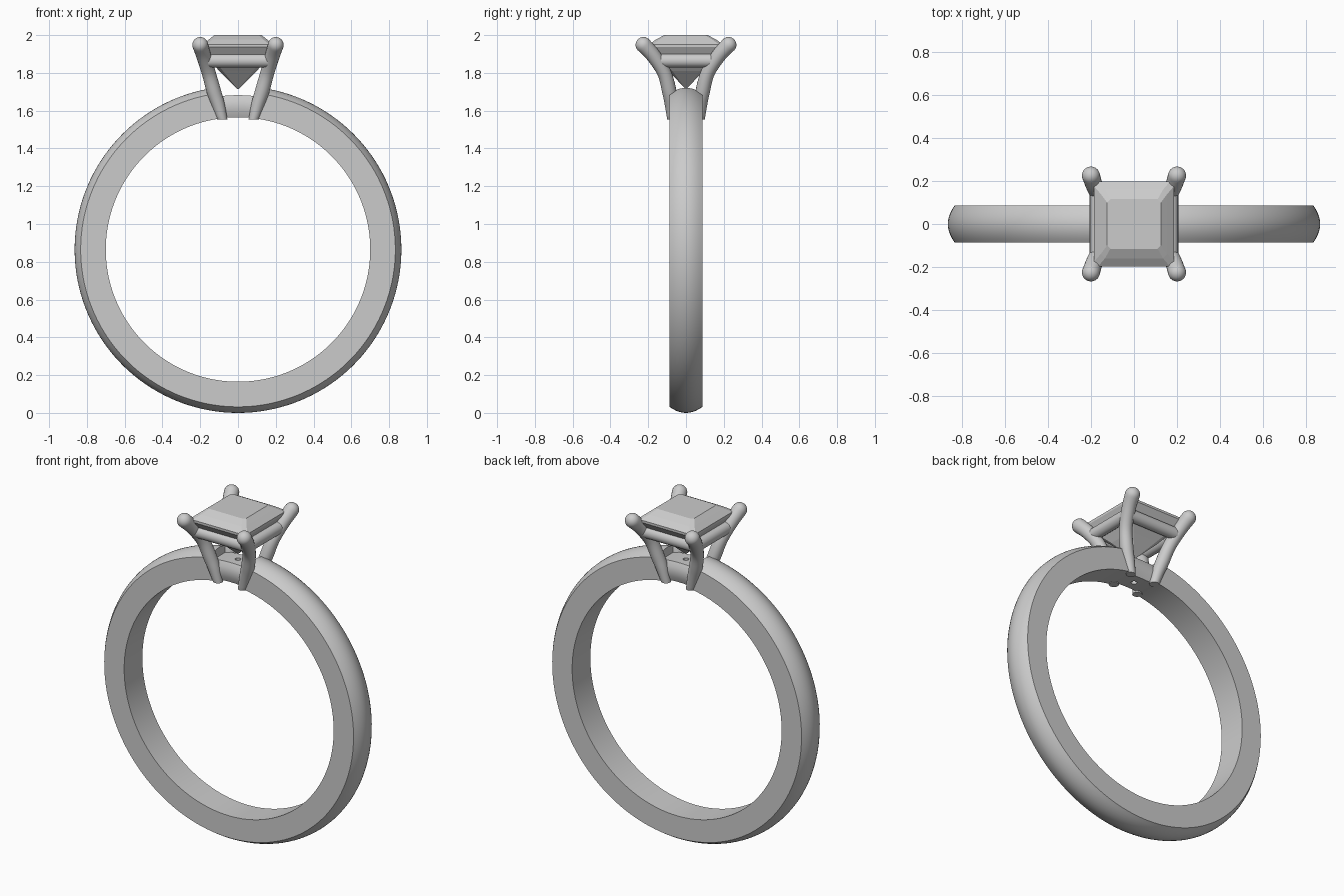
import bpy, bmesh, math
from mathutils import Vector

if "Cube" in bpy.data.objects:
    bpy.data.objects.remove(bpy.data.objects["Cube"])

CZ, INNER = 0.865, 0.70      # band centre height and finger radius
GAP = math.radians(8.3)      # half angle of the head opening


def add_object(name, bm, smooth=True):
    bmesh.ops.recalc_face_normals(bm, faces=bm.faces)
    mesh = bpy.data.meshes.new(name)
    bm.to_mesh(mesh)
    bm.free()
    ob = bpy.data.objects.new(name, mesh)
    bpy.context.collection.objects.link(ob)
    bpy.ops.object.select_all(action='DESELECT')
    ob.select_set(True)
    bpy.context.view_layer.objects.active = ob
    if smooth:
        bpy.ops.object.shade_smooth_by_angle(angle=math.radians(30))
    return ob


def loft(bm, rings):
    """Skin a list of closed point loops and cap both ends."""
    loops = [[bm.verts.new(p) for p in ring] for ring in rings]
    n = len(loops[0])
    for a, b in zip(loops, loops[1:]):
        for i in range(n):
            j = (i + 1) % n
            bm.faces.new((a[i], a[j], b[j], b[i]))
    bm.faces.new(loops[0])
    bm.faces.new(loops[-1])


def arc_sweep(name, profile, start, end, steps):
    """Sweep a (radius, y) profile round the finger axis; angle 0 is the top."""
    bm = bmesh.new()
    rings = []
    for k in range(steps + 1):
        a = start + (end - start) * k / steps
        rings.append([(r * math.sin(a), y, CZ + r * math.cos(a)) for r, y in profile])
    loft(bm, rings)
    return add_object(name, bm)


def mirror(ob, x=True, y=True):
    m = ob.modifiers.new("mirror", 'MIRROR')
    m.use_axis = (x, y, False)


# Band with domed outside, open at the head
HALF = 0.087
dome = [(0.833 + 0.032 * (1 - (i / 5) ** 2), HALF * i / 5) for i in range(-5, 6)]
arc_sweep("band", [(INNER, -HALF)] + dome + [(INNER, HALF)], GAP, 2 * math.pi - GAP, 140)

# Lower bridge joining the band ends, with rounded flanks
flank = [(0.70, 0.062), (0.73, 0.074), (0.76, 0.078), (0.79, 0.074), (0.817, 0.06)]
bridge = arc_sweep("bridge", [(r, -y) for r, y in flank] + flank[::-1], -GAP * 1.05, GAP * 1.05, 12)

# Small drilled hole under the stone
bpy.ops.mesh.primitive_cylinder_add(vertices=24, radius=0.016, depth=0.4, location=(0, 0, 1.62))
drill = bpy.context.object
drill.name = "drill_cutter"
drill.hide_render = True
drill.hide_viewport = True
cut = bridge.modifiers.new("hole", 'BOOLEAN')
cut.operation = 'DIFFERENCE'
cut.solver = 'EXACT'
cut.object = drill

# Prongs: splayed tapered claws, ending in rounded tips
keys = [(0.083, 0.072, 1.553, 0.027), (0.104, 0.078, 1.63, 0.034), (0.127, 0.088, 1.70, 0.038),
        (0.155, 0.115, 1.80, 0.037), (0.182, 0.172, 1.89, 0.039), (0.200, 0.225, 1.948, 0.042)]


def spline(t):
    """Catmull-Rom through the prong keys."""
    i = min(int(t), len(keys) - 2)
    u = t - i
    p = [Vector(keys[max(0, min(len(keys) - 1, i + d))]) for d in (-1, 0, 1, 2)]
    return 0.5 * (2 * p[1] + (p[2] - p[0]) * u + (2 * p[0] - 5 * p[1] + 4 * p[2] - p[3]) * u * u
                  + (3 * p[1] - p[0] - 3 * p[2] + p[3]) * u ** 3)


bm = bmesh.new()
pts = [spline(k / 5) for k in range(26)]
rings = []
for k, p in enumerate(pts):
    tan = (pts[min(k + 1, 25)] - pts[max(k - 1, 0)]).xyz.normalized()
    if k == 0:
        tan = Vector((0, 0, 1))
    u = tan.cross(Vector((1, -0.8, 0))).normalized()
    v = tan.cross(u)
    circle = [(math.cos(a * math.pi / 10), math.sin(a * math.pi / 10)) for a in range(20)]
    rings.append([p.xyz + (u * c + v * s) * p.w for c, s in circle])
# dome the tip
for d in range(1, 7):
    a = d * math.pi / 13
    rings.append([p.xyz + tan * p.w * math.sin(a) + (u * c + v * s) * p.w * math.cos(a) for c, s in circle])
loft(bm, rings)
mirror(add_object("prongs", bm))


# Gallery rails running between the prongs
def rail(name, length, offset, along_x):
    bm = bmesh.new()
    rings = []
    for e in (-length, length):
        ring = []
        for k in range(16):
            a = k * math.pi / 8
            o, z = offset + 0.034 * math.cos(a), 1.865 + 0.036 * math.sin(a)
            ring.append((e, o, z) if along_x else (o, e, z))
        rings.append(ring)
    loft(bm, rings)
    mirror(add_object(name, bm), x=not along_x, y=along_x)


rail("gallery_rails_long", 0.175, 0.155, True)
rail("gallery_rails_side", 0.155, 0.172, False)

# Faceted square-cut stone: table, crown, girdle, pavilion
levels = [(0.125, 0.115, 0.015, 2.0), (0.155, 0.160, 0.02, 1.976), (0.187, 0.197, 0.02, 1.95),
          (0.187, 0.197, 0.02, 1.936), (0.148, 0.150, 0.02, 1.87), (0.100, 0.092, 0.02, 1.81),
          (0.003, 0.003, 0.001, 1.715)]
bm = bmesh.new()
rings = []
for x, y, c, z in levels:
    rings.append([(x, y - c, z), (x - c, y, z), (c - x, y, z), (-x, y - c, z),
                  (-x, c - y, z), (c - x, -y, z), (x - c, -y, z), (x, c - y, z)])
loft(bm, rings)
add_object("stone", bm, smooth=False)
